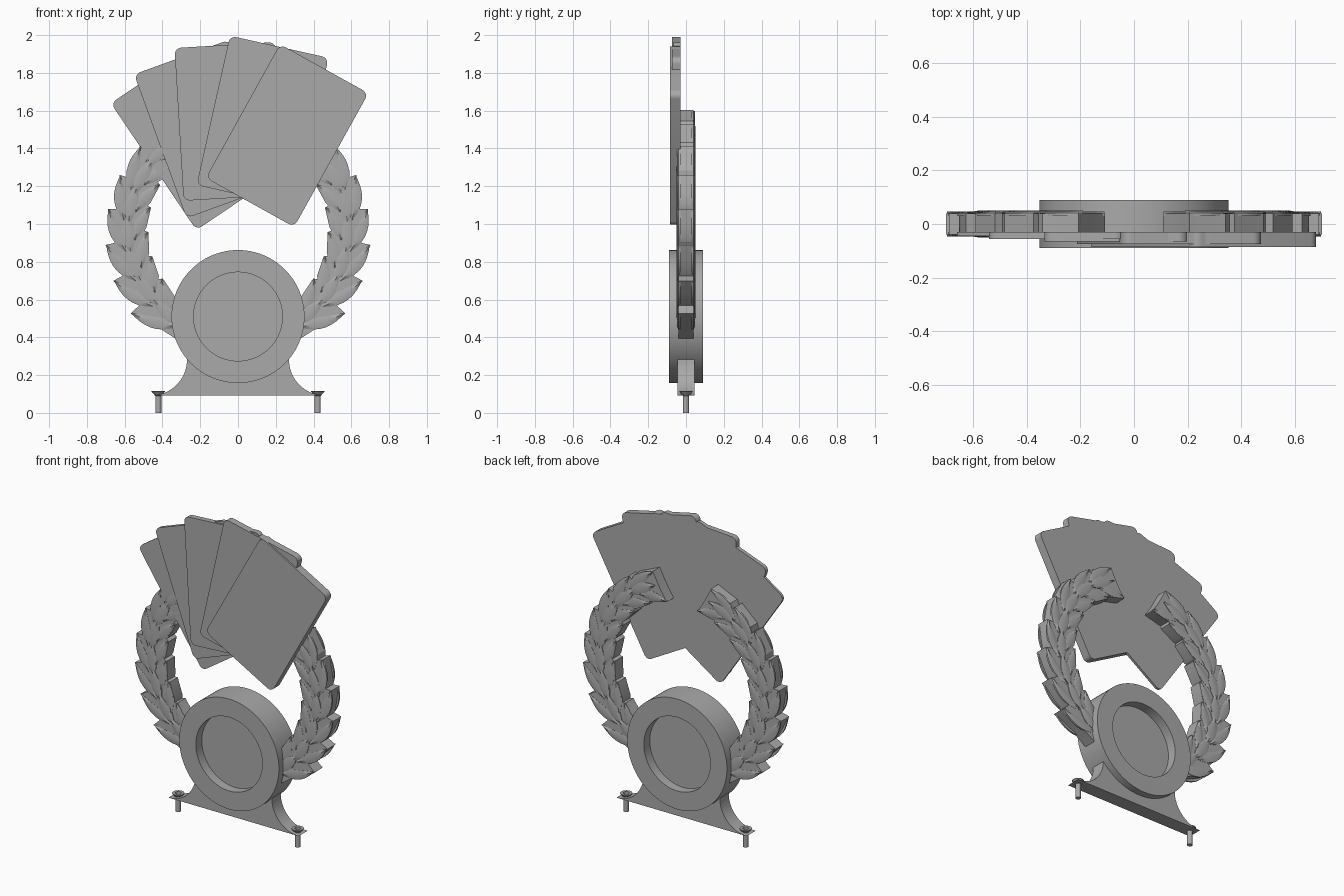
import bpy, bmesh
from math import sin, cos, pi, radians
from mathutils import Matrix, Vector

if "Cube" in bpy.data.objects:
    bpy.data.objects.remove(bpy.data.objects["Cube"])

grey = bpy.data.materials.new("plain_grey")
grey.use_nodes = True
grey.diffuse_color = (0.4, 0.4, 0.4, 1)
grey.node_tree.nodes["Principled BSDF"].inputs["Base Color"].default_value = grey.diffuse_color


def finish(name, bm, smooth=True):
    bmesh.ops.recalc_face_normals(bm, faces=bm.faces)
    mesh = bpy.data.meshes.new(name)
    bm.to_mesh(mesh)
    bm.free()
    mesh.materials.append(grey)
    obj = bpy.data.objects.new(name, mesh)
    bpy.context.collection.objects.link(obj)
    if smooth:
        bpy.ops.object.select_all(action="DESELECT")
        obj.select_set(True)
        bpy.context.view_layer.objects.active = obj
        bpy.ops.object.shade_smooth_by_angle(angle=radians(30))
    return obj


def prism(name, outline, front, back):
    """Extrude an x-z outline from y = front to y = back."""
    bm = bmesh.new()
    face = bm.faces.new([bm.verts.new((x, front, z)) for x, z in outline])
    moved = bmesh.ops.extrude_face_region(bm, geom=[face])["geom"]
    verts = [v for v in moved if isinstance(v, bmesh.types.BMVert)]
    bmesh.ops.translate(bm, verts=verts, vec=(0, back - front, 0))
    return finish(name, bm)


def lathe(name, profile, matrix, steps):
    """Turn a (radius, height) profile about its own z axis."""
    bm = bmesh.new()
    verts = [bm.verts.new((r, 0, h)) for r, h in profile]
    edges = [bm.edges.new(pair) for pair in zip(verts, verts[1:])]
    bmesh.ops.spin(bm, geom=verts + edges, cent=(0, 0, 0), axis=(0, 0, 1),
                   angle=2 * pi, steps=steps, use_duplicate=False)
    bmesh.ops.remove_doubles(bm, verts=bm.verts, dist=0.0001)
    bm.transform(matrix)
    return finish(name, bm)


def arc(cx, cz, radius, start, end, steps):
    angles = [radians(start + (end - start) * i / steps) for i in range(steps + 1)]
    return [(cx + radius * cos(a), cz + radius * sin(a)) for a in angles]


# Fan of rounded cards, each one standing a little prouder than the last
CARD_W, CARD_H, CORNER = 0.535, 0.81, 0.035
fan = [(-0.225, 1.453, -34), (-0.16, 1.503, -20), (-0.045, 1.543, -3.4),
       (0.13, 1.543, 12.6), (0.26, 1.468, 29)]
for i, (cx, cz, tilt) in enumerate(fan):
    dx, dz = CARD_W / 2 - CORNER, CARD_H / 2 - CORNER
    flat = []
    for q, (sx, sz) in enumerate([(1, 1), (-1, 1), (-1, -1), (1, -1)]):
        flat += arc(sx * dx, sz * dz, CORNER, 90 * q, 90 * q + 90, 6)
    c, s = cos(radians(tilt)), sin(radians(tilt))
    prism(f"card_{i + 1}", [(cx + x * c + z * s, cz - x * s + z * c) for x, z in flat],
          -0.045 - 0.01 * i, -0.03)

# Round medallion, dished on both faces
HUB_Z, HUB_R = 0.51, 0.352
half = [(0, 0.03), (0.235, 0.03), (0.235, 0.09), (HUB_R, 0.09)]
profile = half + [(r, -h) for r, h in reversed(half)]
lathe("medallion", profile,
      Matrix.Translation((0, 0, HUB_Z)) @ Matrix.Rotation(pi / 2, 4, "X"), 96)

# Flared foot
FLARE, FOOT_X, FOOT_Z = 0.19, 0.46, 0.092
right = arc(FOOT_X, FOOT_Z + FLARE, FLARE, 270, 180, 16)
left = [(-x, z) for x, z in reversed(right)]
under_hub = arc(0, HUB_Z, 0.3, -45, -135, 16)
prism("foot", right + under_hub + left, -0.045, 0.045)

# Countersunk screws with a socket in the head
screw = [(0, 0), (0.016, 0), (0.016, 0.09), (0.035, 0.112), (0.035, 0.116),
         (0.018, 0.116), (0.018, 0.1), (0, 0.1)]
for side, x in (("left", 0.422), ("right", -0.422)):
    lathe(f"{side}_screw", screw, Matrix.Translation((x, 0, 0)), 24)

# Laurel branches: a saw-toothed band with raised leaves on both faces
RING_Z, STEP, FIRST, COUNT = 0.97, 15.7, -38, 8


def polar(r, a):
    return r * cos(radians(a)), RING_Z + r * sin(radians(a))


def outer_tip(k):
    return 0.722 - 0.008 * k


def branch_outline():
    outer, inner = [(0.665, -60)], [(0.495, -58)]
    for k in range(COUNT):
        tip = FIRST + STEP * k
        outer += [(0.668, tip - 0.8 * STEP), (0.69 - 0.004 * k, tip - 0.45 * STEP),
                  (outer_tip(k), tip), (0.66 - 0.002 * k, tip + 0.5)]
        inner += [(0.485, tip - 0.5 * STEP), (0.475, tip + 5), (0.495, tip + 6)]
    outer[-1], inner[-1] = (0.6, 73), (0.55, 74)
    return [polar(r, a) for r, a in outer + inner[::-1]]


def add_leaf(bm, side, face, start, end, r0, r1, width, lift):
    """A pointed leaf swept along the branch, with a ridge down the middle."""
    rows, n = [], 8
    for i in range(n + 1):
        t = i / n
        a, r = start + (end - start) * t, r0 + (r1 - r0) * t
        w = width * sin(pi * t ** 0.85) + 0.001
        section = [(-w, 0.03), (-w, 0.041), (0, 0.047), (w, 0.041), (w, 0.03)]
        row = []
        for off, y in section:
            x, z = polar(r + off, a)
            row.append(bm.verts.new((side * x, face * (y + lift), z)))
        rows.append(row)
    for lower, upper in zip(rows, rows[1:]):
        for j in range(len(section) - 1):
            bm.faces.new((lower[j], lower[j + 1], upper[j + 1], upper[j]))
        bm.faces.new((lower[-1], lower[0], upper[0], upper[-1]))
    bm.faces.new(rows[0])
    bm.faces.new(rows[-1])


for label, side in (("left", 1), ("right", -1)):
    prism(f"{label}_branch", [(side * x, z) for x, z in branch_outline()], -0.04, 0.04)
    bm = bmesh.new()
    for face in (-1, 1):
        for k in range(COUNT):
            tip = FIRST + STEP * k
            add_leaf(bm, side, face, tip - 20, tip, 0.605, outer_tip(k) - 0.005, 0.034, 0)
            add_leaf(bm, side, face, tip - 15, tip + 5, 0.55, 0.482, 0.032, 0)
            add_leaf(bm, side, face, tip - 21, tip - 1, 0.58, 0.58, 0.034, 0.003)
    finish(f"{label}_leaves", bm)
